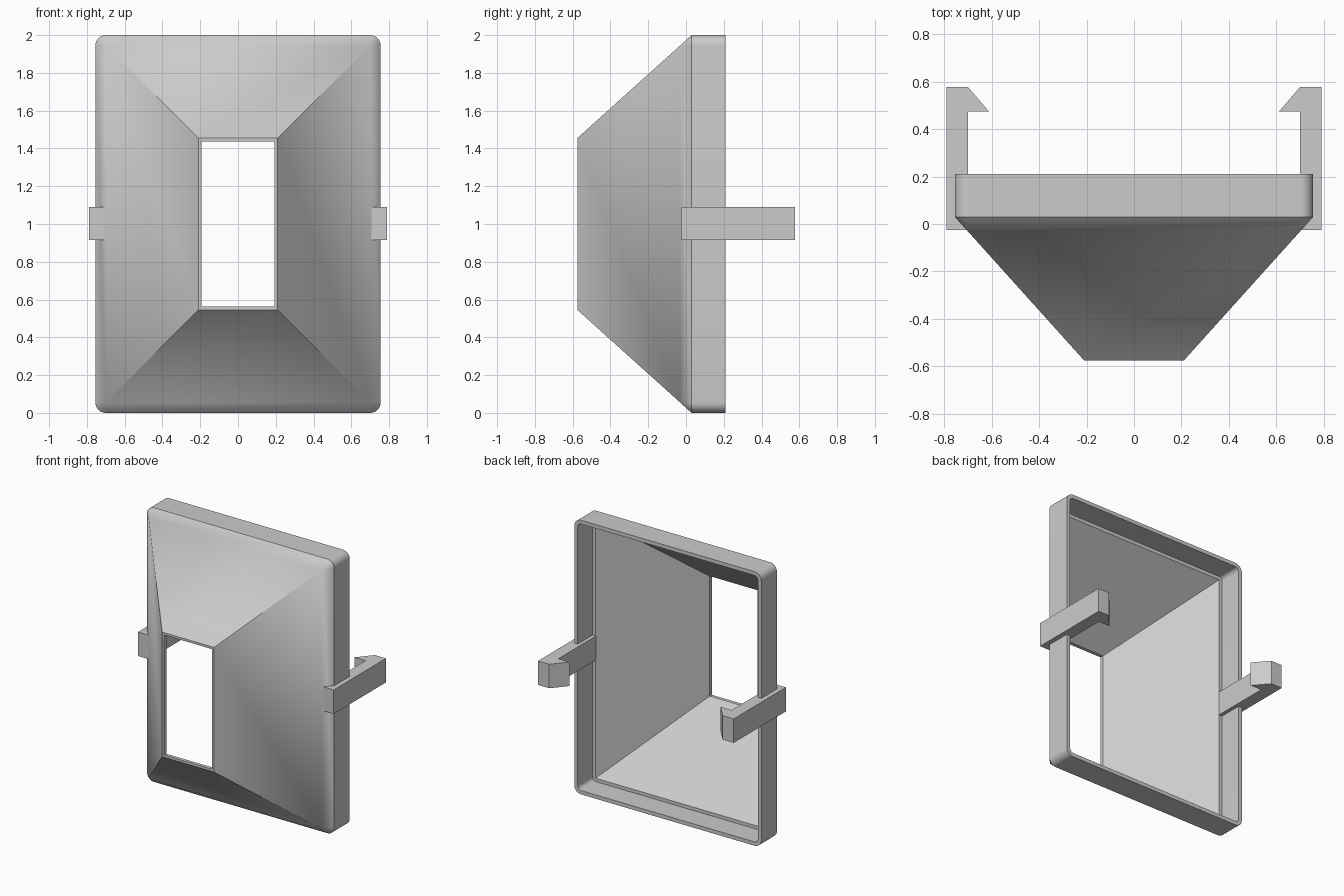
import bpy, bmesh, math

if "Cube" in bpy.data.objects:
    bpy.data.objects.remove(bpy.data.objects["Cube"])

grey = bpy.data.materials.new("light_grey")
grey.use_nodes = True
COLOUR = (0.6, 0.6, 0.6, 1)
grey.diffuse_color = COLOUR
grey.node_tree.nodes["Principled BSDF"].inputs["Base Color"].default_value = COLOUR

SEG = 8      # segments per rounded corner
SIGNS = ((1, 1), (-1, 1), (-1, -1), (1, -1))


def finish(bm, name):
    bmesh.ops.recalc_face_normals(bm, faces=bm.faces)
    mesh = bpy.data.meshes.new(name)
    bm.to_mesh(mesh)
    bm.free()
    mesh.materials.append(grey)
    obj = bpy.data.objects.new(name, mesh)
    bpy.context.collection.objects.link(obj)
    return obj


def rounded(bm, hx, hz, r, y):
    """Rounded rectangle loop, counter-clockwise from the +x +z corner."""
    loop = []
    for c, (sx, sz) in enumerate(SIGNS):
        for i in range(SEG + 1):
            a = math.pi / 2 * (c + i / SEG)
            loop.append(bm.verts.new((sx * (hx - r) + r * math.cos(a), y,
                                      1 + sz * (hz - r) + r * math.sin(a))))
    return loop


def rectangle(bm, hx, hz, y):
    return [bm.verts.new((sx * hx, y, 1 + sz * hz)) for sx, sz in SIGNS]


def band(bm, a, b):
    """Quads between two loops of equal length."""
    n = len(a)
    for i in range(n):
        j = (i + 1) % n
        bm.faces.new((a[i], a[j], b[j], b[i]))


def fan(bm, loop, corners):
    """Join a rounded loop to four corner points."""
    n = SEG + 1
    for c in range(4):
        for i in range(SEG):
            bm.faces.new((loop[c * n + i], loop[c * n + i + 1], corners[c]))
        nxt = (c + 1) % 4
        bm.faces.new((loop[c * n + SEG], loop[nxt * n], corners[nxt], corners[c]))


# Hollow funnel cover: rim, sloped outside, opening and inner cavity
HX, HZ, R = 0.755, 1.0, 0.055
BACK, BASE, FRONT = 0.21, 0.03, -0.575
bm = bmesh.new()
outer_back = rounded(bm, HX, HZ, R, BACK)
outer_base = rounded(bm, HX, HZ, R, BASE)
apexes = rectangle(bm, HX - R, HZ - R, BASE - R * 1.11)
front_edge = rectangle(bm, 0.21, 0.455, FRONT)
hole_front = rectangle(bm, 0.194, 0.438, FRONT)
hole_back = rectangle(bm, 0.194, 0.438, FRONT + 0.025)
ledge_edge = rectangle(bm, HX - 0.053, HZ - 0.053, 0.04)
cavity_base = rounded(bm, HX - 0.028, HZ - 0.028, 0.03, 0.04)
cavity_back = rounded(bm, HX - 0.028, HZ - 0.028, 0.03, BACK)
band(bm, outer_back, outer_base)
fan(bm, outer_base, apexes)
for a, b in ((apexes, front_edge), (front_edge, hole_front),
             (hole_front, hole_back), (hole_back, ledge_edge)):
    band(bm, a, b)
fan(bm, cavity_base, ledge_edge)
band(bm, cavity_base, cavity_back)
band(bm, cavity_back, outer_back)
cover = finish(bm, "funnel_cover")

bpy.ops.object.select_all(action='DESELECT')
cover.select_set(True)
bpy.context.view_layer.objects.active = cover
bpy.ops.object.shade_smooth_by_angle(angle=math.radians(30))

# Hooked side clips, extruded from one profile and mirrored
PROFILE = ((0.79, -0.025), (0.79, 0.578), (0.70, 0.578),
           (0.61, 0.473), (0.70, 0.473), (0.70, -0.025))
for name, side in (("left_clip", 1), ("right_clip", -1)):
    bm = bmesh.new()
    low, high = ([bm.verts.new((side * x, y, z)) for x, y in PROFILE]
                 for z in (0.915, 1.09))
    bm.faces.new(low)
    bm.faces.new(high)
    band(bm, low, high)
    finish(bm, name)
